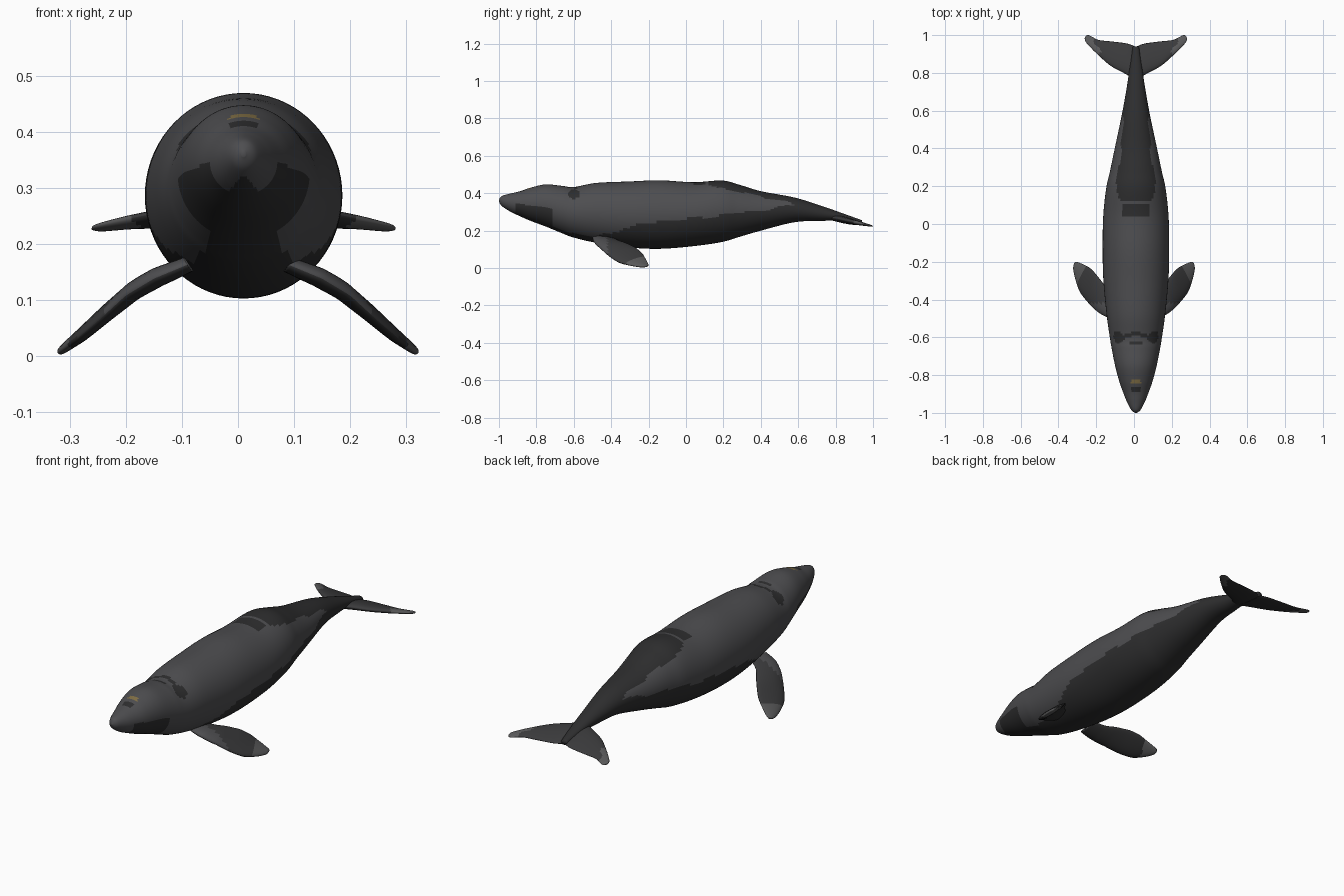
import bpy, bmesh, math
from mathutils import Vector

cube = bpy.data.objects.get("Cube")
if cube:
    bpy.data.objects.remove(cube, do_unlink=True)

CX = 0.01  # body and tail sit slightly off the centre line


def material(name, rgb):
    m = bpy.data.materials.new(name)
    m.use_nodes = True
    col = (*rgb, 1.0)
    m.diffuse_color = col
    bsdf = m.node_tree.nodes["Principled BSDF"]
    bsdf.inputs["Base Color"].default_value = col
    bsdf.inputs["Roughness"].default_value = 0.6
    return m


MATS = [
    material("grey skin", (0.075, 0.075, 0.080)),
    material("dark skin", (0.027, 0.027, 0.028)),
    material("slate fin", (0.043, 0.043, 0.045)),
    material("pale fin tip", (0.100, 0.100, 0.102)),
    material("tan patch", (0.220, 0.160, 0.060)),
]
GREY, DARK, SLATE, PALE, TAN = range(5)


def spline(keys, steps):
    """Catmull-Rom through tuples of any length."""
    pts = []
    for i in range(len(keys) - 1):
        p0, p1 = keys[max(i - 1, 0)], keys[i]
        p2, p3 = keys[i + 1], keys[min(i + 2, len(keys) - 1)]
        for s in range(steps):
            t = s / steps
            pts.append([0.5 * (2 * b + (c - a) * t + (2 * a - 5 * b + 4 * c - d) * t * t
                               + (3 * b - a - 3 * c + d) * t ** 3)
                        for a, b, c, d in zip(p0, p1, p2, p3)])
    return pts + [list(keys[-1])]


def lerp(table, v):
    """Piecewise linear lookup."""
    if v <= table[0][0]:
        return table[0][1]
    for (a, fa), (b, fb) in zip(table, table[1:]):
        if v <= b:
            return fa + (fb - fa) * (v - a) / (b - a)
    return table[-1][1]


def loft(name, rings, rule):
    """Skin closed rings, cap the ends and colour every face by a rule."""
    bm = bmesh.new()
    vs = [[bm.verts.new(p) for p in r] for r in rings]
    n = len(vs[0])
    for a, b in zip(vs, vs[1:]):
        for k in range(n):
            bm.faces.new((a[k], a[(k + 1) % n], b[(k + 1) % n], b[k]))
    bm.faces.new(vs[0])
    bm.faces.new(vs[-1])
    bmesh.ops.recalc_face_normals(bm, faces=bm.faces)
    for f in bm.faces:
        f.smooth = True
        f.material_index = rule(f.calc_center_median(), f.normal)
    me = bpy.data.meshes.new(name)
    bm.to_mesh(me)
    bm.free()
    for m in MATS:
        me.materials.append(m)
    ob = bpy.data.objects.new(name, me)
    bpy.context.collection.objects.link(ob)
    return ob


# Body: y, top z, bottom z, half width
BODY = [
    (-1.0, .365, .355, .004), (-.985, .385, .332, .024), (-.94, .398, .302, .048),
    (-.89, .410, .278, .068), (-.83, .430, .252, .089), (-.75, .447, .222, .110),
    (-.66, .439, .185, .128), (-.60, .433, .163, .138), (-.48, .455, .135, .155),
    (-.30, .463, .110, .172), (-.14, .469, .103, .176), (.04, .459, .117, .173),
    (.19, .468, .139, .157), (.28, .447, .165, .137), (.40, .411, .200, .112),
    (.58, .377, .245, .074), (.72, .334, .252, .049), (.82, .299, .252, .034),
    (.94, .256, .232, .016),
]
BELLY_EDGE = [(-.62, .165), (-.5, .165), (-.4, .19), (-.2, .245), (0, .26),
              (.25, .29), (.5, .325), (.6, .34)]
BACK_EDGE = [(.12, .455), (.16, .435), (.23, .415), (.4, .385), (.55, .35), (.6, .33)]


def body_colour(c, n):
    x, y, z = abs(c.x - CX), c.y, c.z
    ripple = 0.004 * math.sin(y * 40) + 0.003 * math.sin(y * 23 + 1)
    if y > .61:
        return DARK
    if y > .12 and z > lerp(BACK_EDGE, y) + ripple:          # saddle over the tail
        return DARK
    if .04 < y < .11 and x < .07 and z > .4:                 # patch ahead of the saddle
        return DARK
    if y > -.62 and z < lerp(BELLY_EDGE, y) + ripple:        # belly
        return DARK
    if y <= -.5 and n.z < -.82:                              # throat
        return DARK
    if -.91 < y < -.71 and n.z < .35 and z < .345 - .15 * (y + .9):  # jaw patches
        return DARK
    if ((y + .60) / .03) ** 2 + ((z - .395) / .025) ** 2 < 1:  # patch above the eye
        return DARK
    if abs(y + .575 + .35 * x) < .010 and x < .10 and z > .38:  # crease behind the blowhole
        return DARK
    if abs(y + .63) < .008 and x < .03 and z > .4:           # blowhole
        return DARK
    if abs(y + .875) < .015 and x < .025 and z > .38:        # snout top
        return DARK
    if abs(y + .835) < .009 and x < .026 and z > .38:
        return TAN
    return GREY


SEG = 72
rings = []
for y, top, bot, w in spline(BODY, 10):
    mid, h = (top + bot) / 2, (top - bot) / 2
    rings.append([(CX + w * math.sin(a), y, mid + h * math.cos(a))
                  for a in (2 * math.pi * k / SEG for k in range(SEG))])
loft("body", rings, body_colour)


def fin_rings(keys, height, tilt, side, offset):
    """Lens sections between a leading and a trailing edge.
    keys: lead x, lead y, trail x, trail y, half thickness"""
    out = []
    for lx, ly, tx, ty, th in spline(keys, 8):
        lead = Vector((lx, ly, height(lx, ly)))
        trail = Vector((tx, ty, height(tx, ty)))
        mid, half = (lead + trail) / 2, (lead - trail) / 2
        ring = []
        for k in range(24):
            a = 2 * math.pi * k / 24
            p = mid + half * math.cos(a) + tilt * (th * math.sin(a) * (1 + .3 * math.cos(a)))
            ring.append((offset + side * p.x, p.y, p.z))
        out.append(ring)
    return out


# Flippers droop outwards and sweep back
FLIPPER = [
    (.09, -.500, .085, -.390, .014), (.15, -.490, .130, -.360, .017),
    (.21, -.450, .170, -.305, .016), (.28, -.370, .225, -.240, .013),
    (.308, -.300, .265, -.216, .010), (.321, -.240, .295, -.203, .007),
    (.318, -.212, .310, -.200, .003),
]
DROOP = [(.08, .167), (.15, .138), (.2, .108), (.25, .062), (.29, .028), (.322, .005)]

# Flukes spread sideways and slope down to the rear
FLUKE = [
    (0, .740, 0, .938, .016), (.04, .785, .045, .955, .017), (.13, .835, .125, .966, .013),
    (.20, .895, .195, .974, .010), (.25, .945, .230, .990, .007),
    (.268, .968, .248, .999, .005), (.271, .985, .262, .999, .002),
]


def flipper_colour(c, n):
    if abs(c.x) + .5 * (c.y + .25) > .268:
        return PALE
    if n.z < 0:
        return DARK
    return GREY if c.y < -.43 + .05 * abs(c.x) else SLATE


def fluke_colour(c, n):
    if abs(c.x - CX) > .205 + .02 * math.sin(c.y * 60):
        return PALE
    return SLATE if n.z > 0 else DARK


for side, label in ((1, "left"), (-1, "right")):
    loft(label + "_flipper",
         fin_rings(FLIPPER, lambda x, y: lerp(DROOP, x), Vector((.5, 0, .86)), side, 0),
         flipper_colour)
    loft(label + "_fluke",
         fin_rings(FLUKE, lambda x, y: .266 - .21 * (y - .8), Vector((0, .2, .98)), side, CX),
         fluke_colour)
